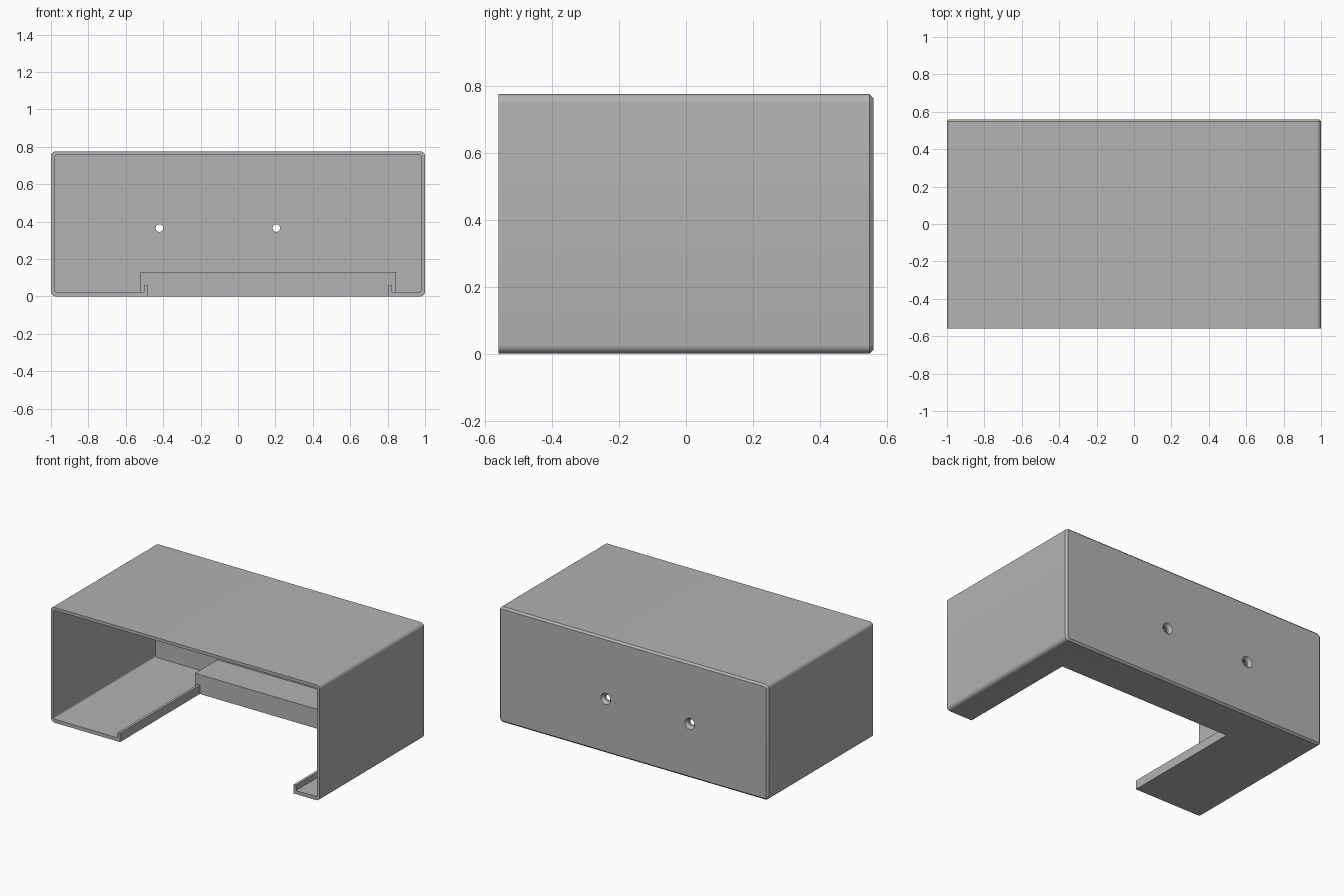
import bpy
import bmesh
from math import sin, cos, pi, radians
from mathutils import Matrix

default = bpy.data.objects.get("Cube")
if default:
    bpy.data.objects.remove(default, do_unlink=True)

H, Y0, Y1 = 0.775, -0.56, 0.56
FLOOR, BACK = 0.024, 0.525
CUT_L, CUT_R, CUT_Y = -0.485, 0.805, 0.287

grey = bpy.data.materials.new("light grey")
grey.use_nodes = True
colour = (0.45, 0.45, 0.45, 1)
grey.diffuse_color = colour
grey.node_tree.nodes["Principled BSDF"].inputs["Base Color"].default_value = colour


def finish(name, bm):
    bmesh.ops.recalc_face_normals(bm, faces=bm.faces)
    mesh = bpy.data.meshes.new(name)
    bm.to_mesh(mesh)
    bm.free()
    mesh.materials.append(grey)
    obj = bpy.data.objects.new(name, mesh)
    bpy.context.collection.objects.link(obj)
    return obj


def box(name, x0, x1, y0, y1, z0, z1):
    bm = bmesh.new()
    bmesh.ops.create_cube(bm, size=1)
    for v in bm.verts:
        v.co.x = x1 if v.co.x > 0 else x0
        v.co.y = y1 if v.co.y > 0 else y0
        v.co.z = z1 if v.co.z > 0 else z0
    return finish(name, bm)


def rounded_ring(x, z0, z1, r, inset=0, steps=6):
    """Rounded rectangle outline in the xz plane."""
    cx, lo, hi, rad = x - r, z0 + r, z1 - r, r - inset
    points = []
    for i, (px, pz) in enumerate([(cx, hi), (-cx, hi), (-cx, lo), (cx, lo)]):
        for s in range(steps + 1):
            a = (i + s / steps) * pi / 2
            points.append((px + rad * cos(a), pz + rad * sin(a)))
    return points


def loft(name, rings):
    """Closed solid through a list of (y, outline) sections."""
    bm = bmesh.new()
    loops = [[bm.verts.new((x, y, z)) for x, z in pts] for y, pts in rings]
    n = len(loops[0])
    for a, b in zip(loops, loops[1:]):
        for i in range(n):
            j = (i + 1) % n
            bm.faces.new((a[i], a[j], b[j], b[i]))
    bm.faces.new(loops[0])
    bm.faces.new(loops[-1])
    return finish(name, bm)


def cone(name, x, z, y0, y1, r0, r1):
    bm = bmesh.new()
    place = Matrix.Translation((x, (y0 + y1) / 2, z)) @ Matrix.Rotation(-pi / 2, 4, 'X')
    bmesh.ops.create_cone(bm, cap_ends=True, segments=32, radius1=r0,
                          radius2=r1, depth=y1 - y0, matrix=place)
    return finish(name, bm)


# Outer housing with a chamfered back rim
housing = loft("housing", [
    (Y0, rounded_ring(1, 0, H, 0.026)),
    (Y1 - 0.012, rounded_ring(1, 0, H, 0.026)),
    (Y1, rounded_ring(1, 0, H, 0.026, 0.012))])

# Cavity, floor opening and countersunk screw holes
inner = rounded_ring(0.98, FLOOR, H - 0.02, 0.01)
cutters = [loft("cavity_cutter", [(Y0 - 0.1, inner), (BACK, inner)]),
           box("floor_cutter", CUT_L, CUT_R, Y0 - 0.1, CUT_Y, -0.1, 0.1)]
for x in (-0.42, 0.205):
    cutters.append(cone("hole_cutter", x, 0.365, BACK - 0.05, Y1 + 0.05, 0.02, 0.02))
    cutters.append(cone("countersink_cutter", x, 0.365, Y1 - 0.02, Y1 + 0.001, 0.02, 0.038))

bpy.context.view_layer.objects.active = housing
for cutter in cutters:
    mod = housing.modifiers.new("cut", 'BOOLEAN')
    mod.operation = 'DIFFERENCE'
    mod.solver = 'EXACT'
    mod.object = cutter
    bpy.ops.object.modifier_apply(modifier=mod.name)
    bpy.data.objects.remove(cutter, do_unlink=True)

# Raised lips along the floor opening, and the block behind it
box("right_lip", CUT_L - 0.018, CUT_L, Y0, CUT_Y, FLOOR, 0.06)
box("left_lip", CUT_R, CUT_R + 0.018, Y0, CUT_Y, FLOOR, 0.06)
box("rear_block", -0.52, 0.845, CUT_Y, BACK, FLOOR, 0.13)

# Smooth rounded corners, crisp edges
bpy.ops.object.select_all(action='DESELECT')
housing.select_set(True)
bpy.ops.object.shade_smooth_by_angle(angle=radians(30))
